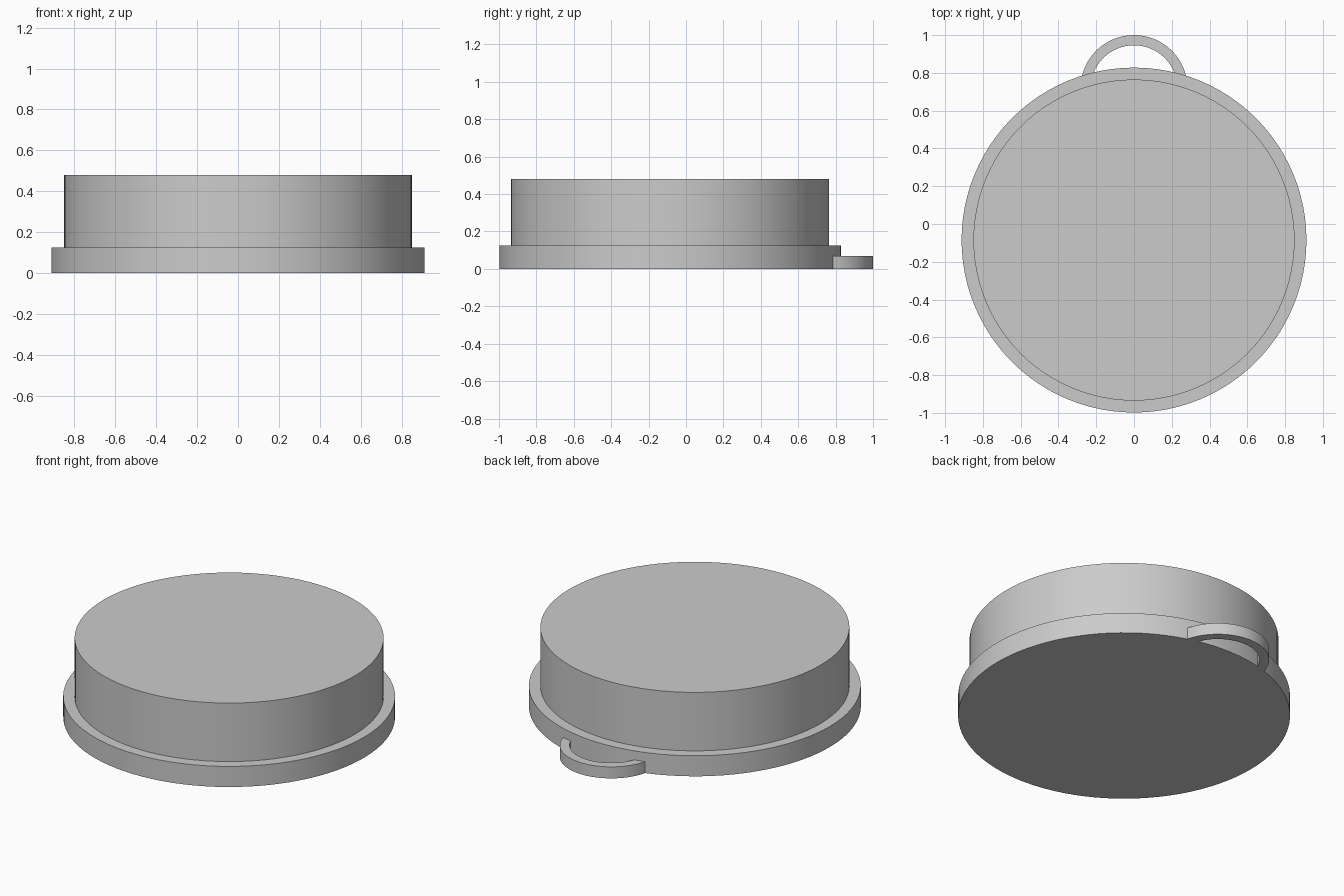
import bpy, bmesh, math

if "Cube" in bpy.data.objects:
    bpy.data.objects.remove(bpy.data.objects["Cube"])

CY = -0.085          # centre of the round body in y
R_BASE, R_TOP = 0.913, 0.85
SEG = 96

grey = bpy.data.materials.new("grey")
grey.diffuse_color = (0.6, 0.6, 0.6, 1)
grey.use_nodes = True
grey.node_tree.nodes["Principled BSDF"].inputs["Base Color"].default_value = grey.diffuse_color


def finish(name, bm):
    bmesh.ops.recalc_face_normals(bm, faces=bm.faces)
    me = bpy.data.meshes.new(name)
    bm.to_mesh(me)
    bm.free()
    me.materials.append(grey)
    ob = bpy.data.objects.new(name, me)
    bpy.context.collection.objects.link(ob)
    bpy.ops.object.select_all(action='DESELECT')
    ob.select_set(True)
    bpy.context.view_layer.objects.active = ob
    bpy.ops.object.shade_smooth_by_angle(angle=math.radians(30))
    return ob


# Stepped round body: wide rim below, narrower drum above
bm = bmesh.new()
rings = []
for r, z in [(R_BASE, 0), (R_BASE, 0.125), (R_TOP, 0.125), (R_TOP, 0.48)]:
    rings.append([bm.verts.new((r * math.cos(2 * math.pi * i / SEG),
                                CY + r * math.sin(2 * math.pi * i / SEG), z))
                  for i in range(SEG)])
for a, b in zip(rings, rings[1:]):
    for i in range(SEG):
        j = (i + 1) % SEG
        bm.faces.new((a[i], a[j], b[j], b[i]))
bm.faces.new(rings[0][::-1])
bm.faces.new(rings[-1])
finish("round_body", bm)

# Pull loop: flat arc whose ends meet the rim wall
LOOP_Y, LOOP_H, STEPS = 0.716, 0.07, 32


def arc(r):
    d = LOOP_Y - CY
    reach = R_BASE - 0.003
    start = math.asin((reach ** 2 - r ** 2 - d ** 2) / (2 * r * d))
    angles = [start + (math.pi - 2 * start) * i / STEPS for i in range(STEPS + 1)]
    return [(r * math.cos(t), LOOP_Y + r * math.sin(t)) for t in angles]


bm = bmesh.new()
sections = []
for (ox, oy), (ix, iy) in zip(arc(0.284), arc(0.23)):
    sections.append([bm.verts.new(p) for p in
                     ((ox, oy, 0), (ox, oy, LOOP_H), (ix, iy, LOOP_H), (ix, iy, 0))])
for a, b in zip(sections, sections[1:]):
    for k in range(4):
        m = (k + 1) % 4
        bm.faces.new((a[k], a[m], b[m], b[k]))
bm.faces.new(sections[0])
bm.faces.new(sections[-1])
finish("pull_loop", bm)
